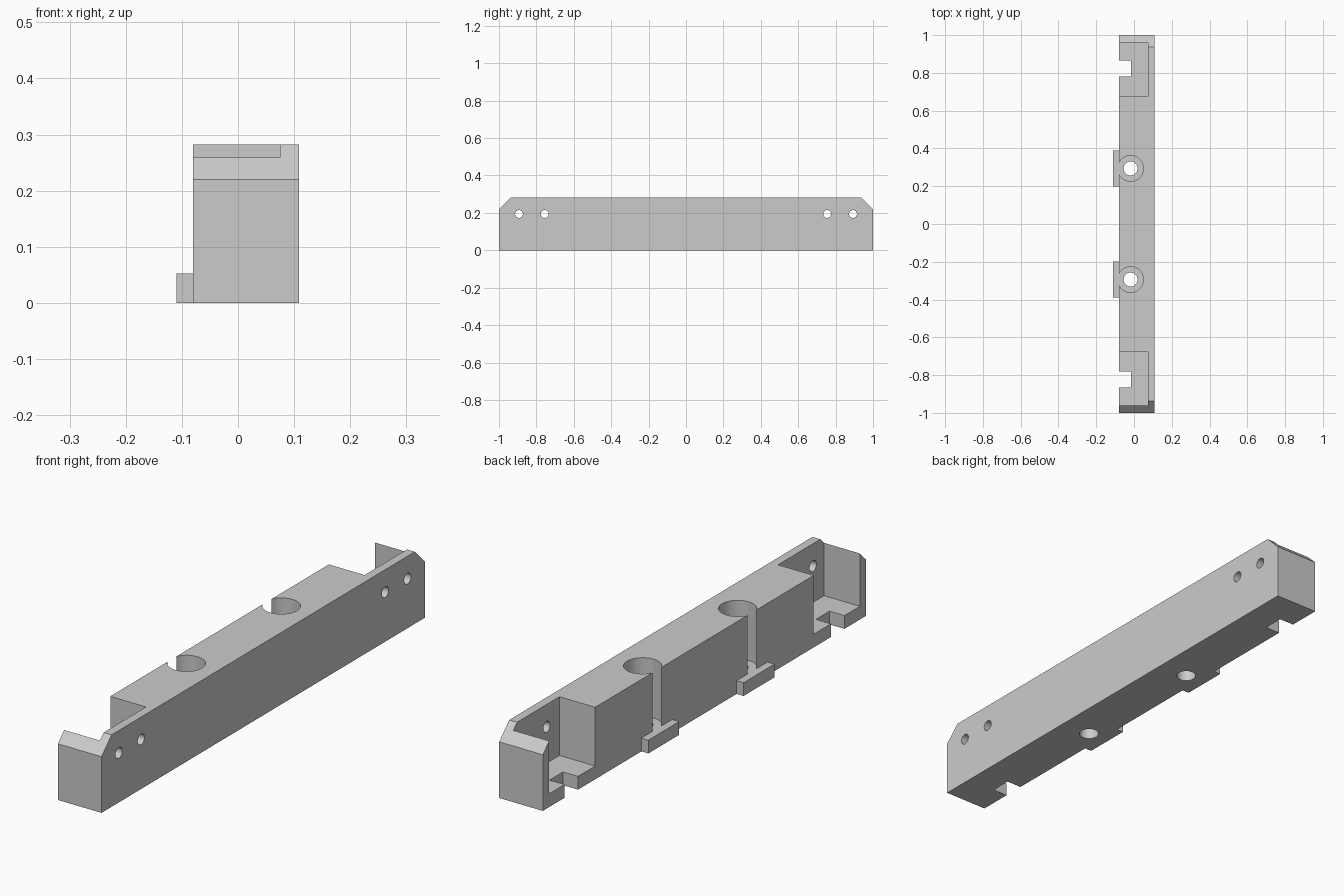
import bpy
import bmesh
import math
from mathutils import Matrix, Vector

if "Cube" in bpy.data.objects:
    bpy.data.objects.remove(bpy.data.objects["Cube"], do_unlink=True)

# Main dimensions
BACK, FACE = -0.08, 0.109
HEIGHT, FLOOR = 0.282, 0.052
BEVEL = 0.062

grey = bpy.data.materials.new("light grey")
grey.use_nodes = True
grey.diffuse_color = (0.6, 0.6, 0.6, 1)
grey.node_tree.nodes["Principled BSDF"].inputs["Base Color"].default_value = (0.6, 0.6, 0.6, 1)


def finish(bm, name):
    bmesh.ops.recalc_face_normals(bm, faces=bm.faces)
    mesh = bpy.data.meshes.new(name)
    bm.to_mesh(mesh)
    bm.free()
    mesh.materials.append(grey)
    ob = bpy.data.objects.new(name, mesh)
    bpy.context.collection.objects.link(ob)
    return ob


def box(name, low, high):
    low, high = Vector(low), Vector(high)
    bm = bmesh.new()
    bmesh.ops.create_cube(bm, size=1)
    for v in bm.verts:
        v.co = (low + high) / 2 + v.co * (high - low)
    return finish(bm, name)


def cylinder(name, centre, radius, depth, along_x=False):
    turn = Matrix.Rotation(math.pi / 2, 4, "Y") if along_x else Matrix()
    bm = bmesh.new()
    bmesh.ops.create_cone(bm, cap_ends=True, segments=48, radius1=radius, radius2=radius,
                          depth=depth, matrix=Matrix.Translation(centre) @ turn)
    return finish(bm, name)


def select_only(ob):
    bpy.ops.object.select_all(action="DESELECT")
    ob.select_set(True)
    bpy.context.view_layer.objects.active = ob


def cut(target, cutter):
    cutter.hide_render = True
    select_only(target)
    mod = target.modifiers.new("cut", "BOOLEAN")
    mod.operation = "DIFFERENCE"
    mod.solver = "EXACT"
    mod.object = cutter
    bpy.ops.object.modifier_apply(modifier=mod.name)
    bpy.data.objects.remove(cutter, do_unlink=True)


# Bar: side profile with bevelled top ends, extruded across its thickness
profile = [(-1, 0), (1, 0), (1, HEIGHT - BEVEL), (1 - BEVEL, HEIGHT),
           (BEVEL - 1, HEIGHT), (-1, HEIGHT - BEVEL)]
bm = bmesh.new()
side = bm.faces.new([bm.verts.new((BACK, y, z)) for y, z in profile])
extruded = bmesh.ops.extrude_face_region(bm, geom=[side])["geom"]
bmesh.ops.translate(bm, vec=(FACE - BACK, 0, 0),
                    verts=[g for g in extruded if isinstance(g, bmesh.types.BMVert)])
bar = finish(bm, "mounting_bar")

for s, label in ((-1, "front"), (1, "rear")):
    def span(a, b):
        return sorted((s * a, s * b))

    # End pocket, open to the back and top
    y0, y1 = span(0.676, 0.961)
    cut(bar, box("pocket_cutter", (-0.3, y0, FLOOR), (0.075, y1, 0.5)))

    # Notch through the pocket floor
    y0, y1 = span(0.782, 0.866)
    cut(bar, box("notch_cutter", (-0.3, y0, -0.1), (-0.015, y1, 0.1)))

    # Screw holes through the face wall
    for y in (0.755, 0.893):
        cut(bar, cylinder("screw_cutter", (0.1, s * y, 0.194), 0.021, 0.1, True))

    # Wide bore that breaks through the back, with a smaller through hole
    cut(bar, cylinder("bore_cutter", (-0.018, s * 0.294, FLOOR + 0.25), 0.068, 0.5))
    cut(bar, cylinder("bolt_cutter", (-0.018, s * 0.294, 0), 0.037, 0.4))

    # Locating tab on the back
    y0, y1 = span(0.199, 0.39)
    box(label + "_tab", (-0.11, y0, 0), (BACK, y1, FLOOR))

select_only(bar)
bpy.ops.object.shade_smooth_by_angle(angle=math.radians(30))
